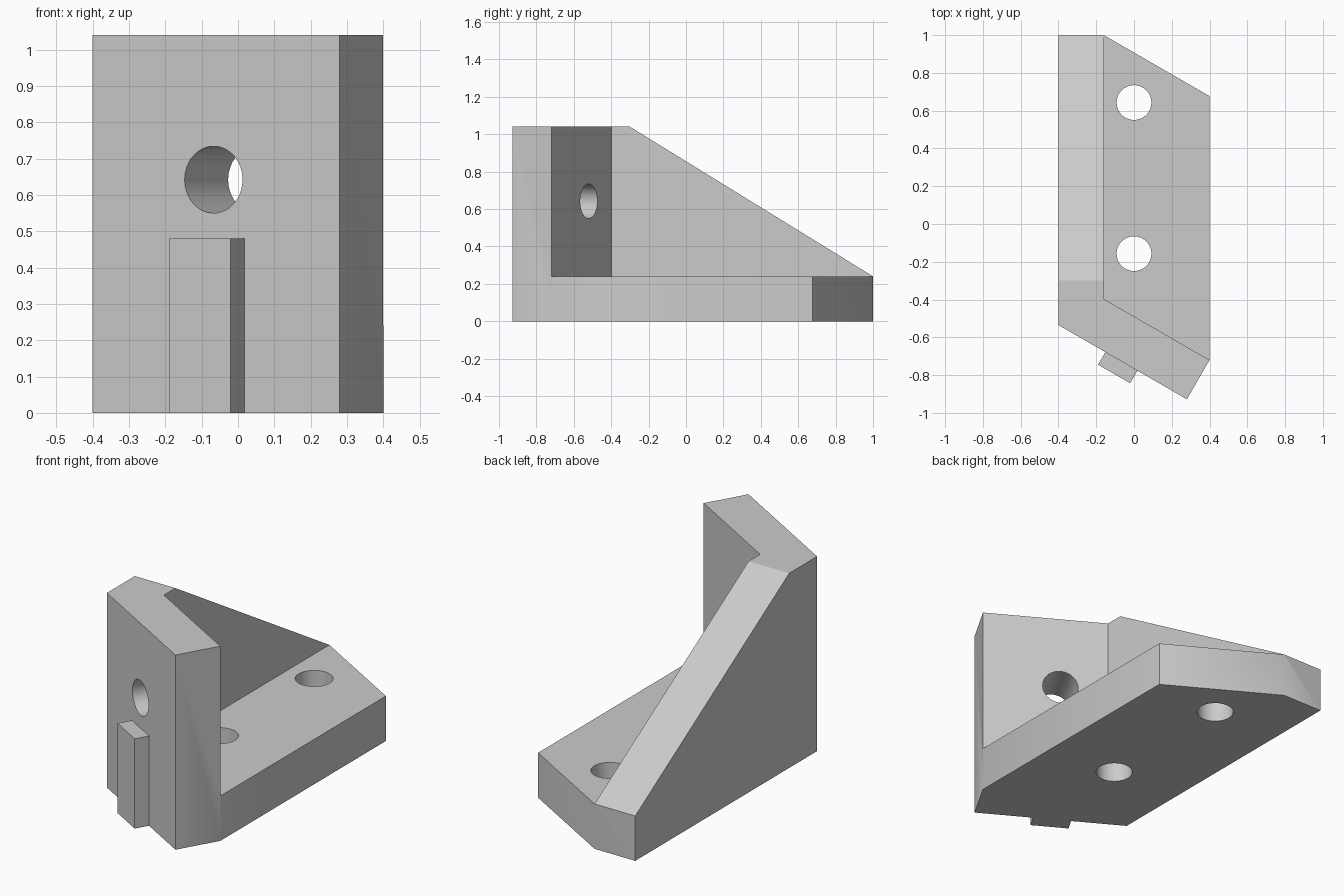
import bpy, bmesh
from math import pi, radians
from mathutils import Vector, Matrix

cube = bpy.data.objects.get("Cube")
if cube:
    bpy.data.objects.remove(cube, do_unlink=True)

grey = bpy.data.materials.new("light grey")
grey.use_nodes = True
colour = (0.6, 0.6, 0.6, 1)
grey.diffuse_color = colour
grey.node_tree.nodes["Principled BSDF"].inputs["Base Color"].default_value = colour


def finish(name, bm):
    bmesh.ops.recalc_face_normals(bm, faces=bm.faces)
    mesh = bpy.data.meshes.new(name)
    bm.to_mesh(mesh)
    bm.free()
    mesh.materials.append(grey)
    obj = bpy.data.objects.new(name, mesh)
    bpy.context.collection.objects.link(obj)
    return obj


def prism(name, points, along):
    """Extrude a closed polygon along a vector."""
    bm = bmesh.new()
    face = bm.faces.new([bm.verts.new(p) for p in points])
    new = bmesh.ops.extrude_face_region(bm, geom=[face])["geom"]
    bmesh.ops.translate(bm, vec=along, verts=[v for v in new if isinstance(v, bmesh.types.BMVert)])
    return finish(name, bm)


def drill(name, centre, turn):
    bm = bmesh.new()
    bmesh.ops.create_cone(bm, cap_ends=True, segments=64, radius1=HOLE, radius2=HOLE, depth=0.8,
                          matrix=Matrix.Translation(centre) @ turn)
    return finish(name, bm)


def cut(body, cutter):
    cutter.hide_render = True
    mod = body.modifiers.new("cut", 'BOOLEAN')
    mod.operation = 'DIFFERENCE'
    mod.solver = 'EXACT'
    mod.object = cutter
    bpy.context.view_layer.objects.active = body
    bpy.ops.object.modifier_apply(modifier=mod.name)
    bpy.data.objects.remove(cutter, do_unlink=True)


HOLE, FLOOR, TOP = 0.092, 0.24, 1.04
SKEW = Matrix.Rotation(radians(-30), 4, 'Z')
across, inward = SKEW @ Vector((1, 0, 0)), SKEW @ Vector((0, 1, 0))

# Solid block with the skewed front and clipped back corner
outline = [(-0.4, 1), (-0.16, 1), (0.4, 0.677), (0.4, -0.72), (0.28, -0.928), (-0.4, -0.535)]
bracket = prism("angle_bracket", [(x, y, 0) for x, y in outline], (0, 0, TOP))

# Open space between the side rib and the front wall, above the floor
corner = Vector((-0.16, -0.397, FLOOR))
far = corner + across
pocket = [corner, far, (far.x, 1.3, FLOOR), (-0.16, 1.3, FLOOR)]
cut(bracket, prism("pocket_cutter", pocket, (0, 0, 1.2)))

# Sloping top of the side rib
slope = [(-0.625, 1.24), (1.325, 0.04), (1.5, 1.24)]
cut(bracket, prism("slope_cutter", [(-0.6, y, z) for y, z in slope], (1.3, 0, 0)))

# Two floor holes and one hole square to the front wall
for y in (0.643, -0.157):
    cut(bracket, drill("floor_hole_cutter", (0, y, 0.1), Matrix()))
cut(bracket, drill("wall_hole_cutter", (-0.067, -0.727, 0.642), SKEW @ Matrix.Rotation(pi / 2, 4, 'X')))

# Locating key on the front wall
start = Vector((-0.19, -0.745, 0))
key = [start, start + across * 0.196, start + across * 0.196 + inward * 0.1, start + inward * 0.1]
locating_key = prism("locating_key", key, (0, 0, 0.48))

# Smooth hole walls, sharp edges elsewhere
bpy.ops.object.select_all(action='DESELECT')
for obj in (bracket, locating_key):
    obj.select_set(True)
bpy.context.view_layer.objects.active = bracket
bpy.ops.object.shade_smooth_by_angle(angle=radians(30))
